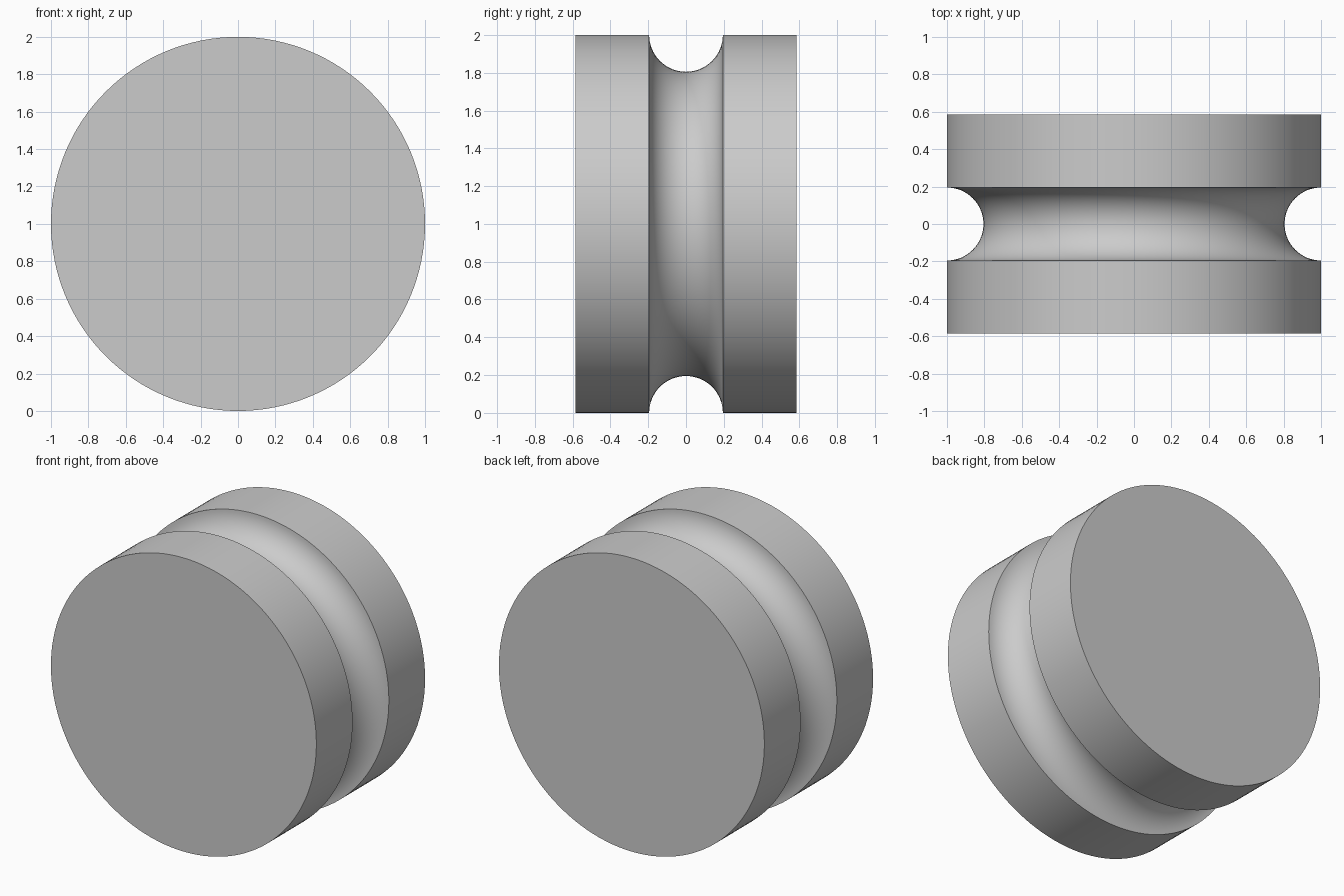
import bpy
import bmesh
from math import cos, sin, pi, radians
from mathutils import Matrix, Vector

cube = bpy.data.objects.get("Cube")
if cube:
    bpy.data.objects.remove(cube, do_unlink=True)

RADIUS, HALF_WIDTH, GROOVE = 1.0, 0.585, 0.195
SIDES, ARC_STEPS = 128, 32

# One flat grey
grey = bpy.data.materials.new("plain grey")
grey.use_nodes = True
colour = (0.6, 0.6, 0.6, 1)
grey.diffuse_color = colour
grey.node_tree.nodes["Principled BSDF"].inputs["Base Color"].default_value = colour

# Half section: rim, semicircular groove, rim
arc = [pi * i / ARC_STEPS for i in range(ARC_STEPS + 1)]
profile = [(RADIUS, -HALF_WIDTH)]
profile += [(RADIUS - GROOVE * sin(a), -GROOVE * cos(a)) for a in arc]
profile += [(RADIUS, HALF_WIDTH)]

# Sweep the section about the y axis and cap both ends
bm = bmesh.new()
centre = Vector((0, 0, RADIUS))
rings = []
for r, y in profile:
    ring = [bm.verts.new(centre + Vector((r * cos(t), y, r * sin(t))))
            for t in (2 * pi * k / SIDES for k in range(SIDES))]
    rings.append(ring)
for a, b in zip(rings, rings[1:]):
    for k in range(SIDES):
        n = (k + 1) % SIDES
        bm.faces.new((a[k], a[n], b[n], b[k]))
bm.faces.new(rings[0])
bm.faces.new(rings[-1])
bmesh.ops.recalc_face_normals(bm, faces=bm.faces)

mesh = bpy.data.meshes.new("grooved_wheel")
bm.to_mesh(mesh)
bm.free()
mesh.materials.append(grey)
wheel = bpy.data.objects.new("grooved_wheel", mesh)
bpy.context.collection.objects.link(wheel)

# Smooth curves with crisp rim and groove edges
bpy.ops.object.select_all(action="DESELECT")
wheel.select_set(True)
bpy.context.view_layer.objects.active = wheel
bpy.ops.object.shade_smooth_by_angle(angle=radians(30))
